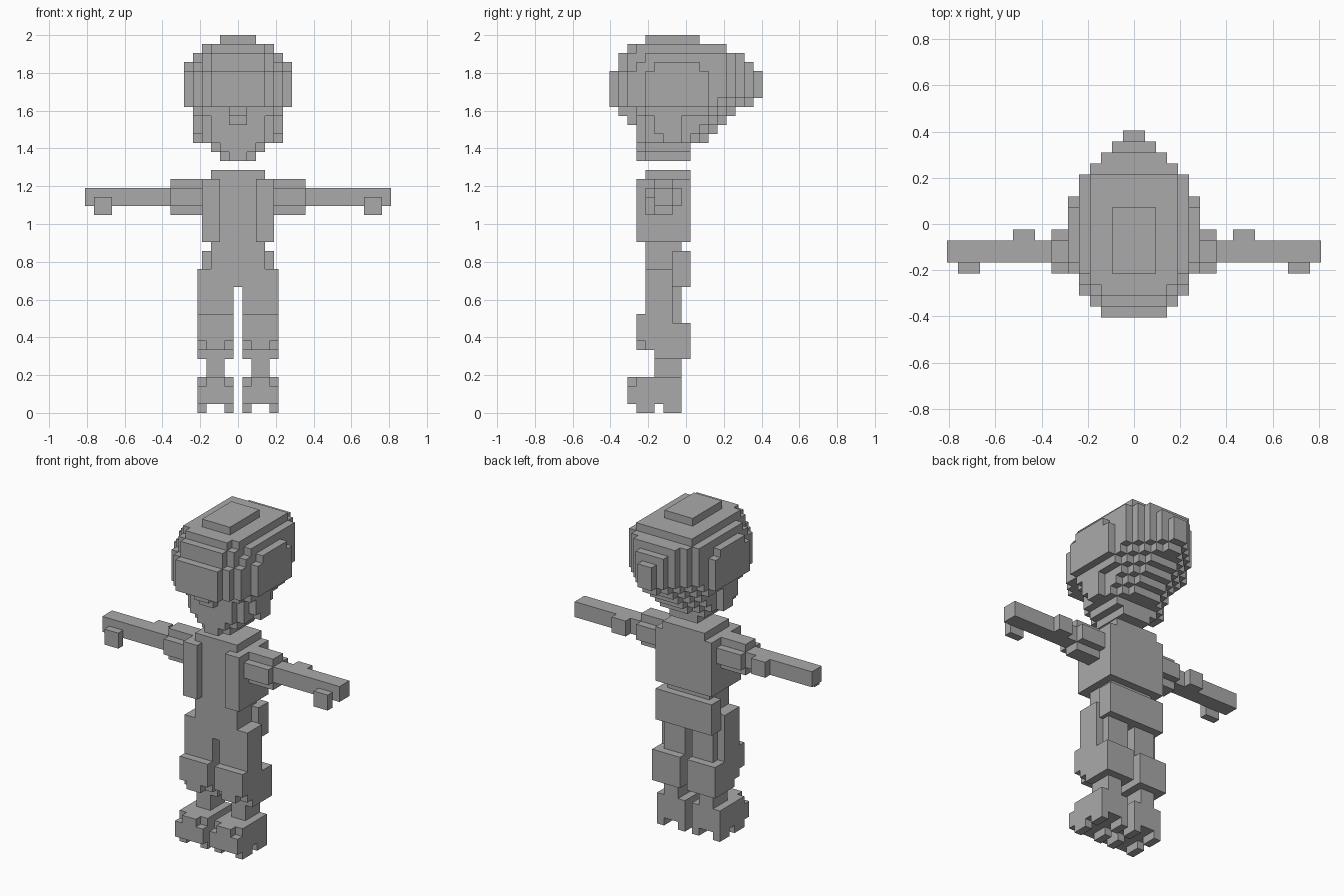
import bpy, bmesh, math

if "Cube" in bpy.data.objects:
    bpy.data.objects.remove(bpy.data.objects["Cube"])

U = 2 / 42          # size of one block
H = 0.5

grey = bpy.data.materials.new("plain grey")
grey.diffuse_color = (0.4, 0.4, 0.4, 1)
grey.use_nodes = True
grey.node_tree.nodes["Principled BSDF"].inputs["Base Color"].default_value = grey.diffuse_color


def blocks(name, boxes, xoff=0.0, mirror=False):
    """Skin a union of boxes (x0, x1, y0, y1, z0, z1) in block units.
    Whole blocks in x are shifted by xoff, and in y by half a block."""
    cells = set()
    for x0, x1, y0, y1, z0, z1 in boxes:
        for x in range(round(x0 - xoff), round(x1 - xoff)):
            for y in range(round(y0 - H), round(y1 - H)):
                for z in range(z0, z1):
                    cells.add((x, y, z))
    bm = bmesh.new()
    verts = {}

    def vert(p):
        if p not in verts:
            verts[p] = bm.verts.new(((p[0] + xoff) * U, (p[1] + H) * U, p[2] * U))
        return verts[p]

    for c in sorted(cells):
        for a in range(3):
            for s in (0, 1):
                n = list(c)
                n[a] += 2 * s - 1
                if tuple(n) in cells:
                    continue
                ring = [(0, 0), (1, 0), (1, 1), (0, 1)]
                if not s:
                    ring.reverse()
                face = []
                for i, j in ring:
                    p = list(c)
                    p[a] += s
                    p[(a + 1) % 3] += i
                    p[(a + 2) % 3] += j
                    face.append(vert(tuple(p)))
                bm.faces.new(face)
    bmesh.ops.dissolve_limit(bm, angle_limit=math.radians(1),
                             verts=bm.verts[:], edges=bm.edges[:])
    me = bpy.data.meshes.new(name)
    bm.to_mesh(me)
    bm.free()
    me.materials.append(grey)
    ob = bpy.data.objects.new(name, me)
    bpy.context.collection.objects.link(ob)
    if mirror:
        ob.modifiers.new("mirror", "MIRROR")
    return ob


# Head: each layer of blocks has a half width, a front and a back,
# and its corners are stepped off diagonally
head = []
widths = [2, 3, 4, 4, 4, 5, 5, 5, 5, 5, 5, 5, 4]
fronts = [5.5] * 6 + [8.5] * 4 + [7.5, 7.5, 6.5]
backs = [.5, .5, 2.5, 3.5, 4.5, 5.5, 7.5, 8.5, 8.5, 8.5, 7.5, 6.5, 4.5]
for i, (wide, front, back) in enumerate(zip(widths, fronts, backs)):
    z = 28 + i
    for w in range(1, wide + 1):
        y0 = max(-front, w - (11.5 if z < 38 else 10.5))
        if w == wide and not 34 <= z <= 38:
            y0 += 1
        y1 = min(back, min(9.5, z - 25.5) - w)
        head.append((-w, w, y0, y1, z, z + 1))

# Crown, side panels, and nose
head += [
    (-2, 2, -4.5, 1.5, 41, 42),
    (-6, 6, -4.5, 2.5, 34, 38),
    (-6, 6, -3.5, 1.5, 38, 39),
    (-1, 1, -7.5, -4.5, 33, 34),
    (-1, 1, -6.5, -4.5, 32, 33),
]
# Ears
for x in (-5, 4):
    head += [(x, x + 1, -2.5, -.5, 30, 33), (x, x + 1, -3.5, -.5, 31, 33)]
blocks("head", head)

# Torso with an open jacket front
blocks("torso", [
    (-3, 3, -4.5, .5, 19, 27),
    (-4, -2, -5.5, .5, 19, 26),
    (2, 4, -5.5, .5, 19, 26),
])

# Hips and seat
blocks("pelvis", [
    (-3, 3, -4.5, -.5, 14, 19),
    (-4, 4, -1.5, .5, 14, 18),
])

# Sleeves with a plus-shaped section
blocks("sleeves", [
    (3.5, 7.5, -4.5, -.5, 23, 25),
    (3.5, 7.5, -3.5, -1.5, 22, 26),
], H, True)

# Arms with elbow and thumb
blocks("arms", [
    (4, 17, -3.5, -1.5, 23, 25),
    (9, 11, -1.5, -.5, 23, 25),
    (14, 16, -4.5, -3.5, 22, 24),
], 0, True)

# Legs: thigh, side panel, knee, calf, shin
blocks("legs", [
    (.5, 3.5, -4.5, -.5, 10, 16),
    (3.5, 4.5, -4.5, -1.5, 10, 16),
    (.5, 4.5, -5.5, -1.5, 8, 11),
    (1.5, 3.5, -5.5, -1.5, 7, 8),
    (.5, 4.5, -4.5, -1.5, 7, 8),
    (.5, 4.5, -3.5, .5, 6, 10),
    (1.5, 3.5, -3.5, -.5, 4, 6),
], H, True)

# Shoes with four sole pads each
shoe = [
    (.5, 4.5, -6.5, -.5, 1, 3),
    (.5, 4.5, -5.5, -.5, 3, 4),
    (1.5, 3.5, -6.5, -.5, 3, 4),
]
for x in (.5, 3.5):
    for y in (-5.5, -2.5):
        shoe.append((x, x + 1, y, y + 2, 0, 1))
blocks("shoes", shoe, H, True)
